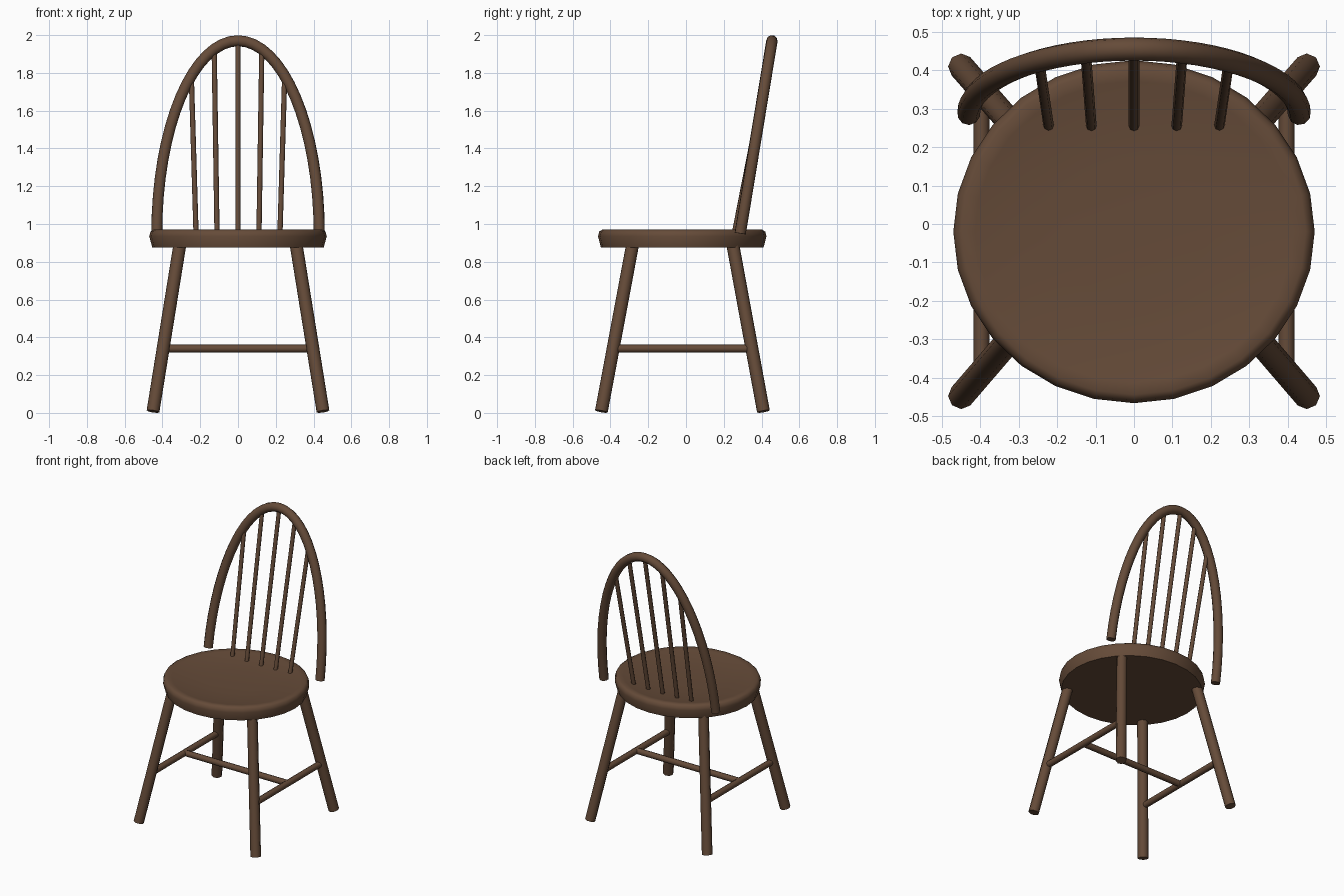
import bpy, bmesh
from math import sin, cos, pi, radians
from mathutils import Vector

if "Cube" in bpy.data.objects:
    bpy.data.objects.remove(bpy.data.objects["Cube"])

wood = bpy.data.materials.new("dark_wood")
wood.diffuse_color = (0.13, 0.07, 0.04, 1)
wood.use_nodes = True
wood.node_tree.nodes["Principled BSDF"].inputs["Base Color"].default_value = wood.diffuse_color


def finish(obj, angle=45):
    obj.data.materials.clear()
    obj.data.materials.append(wood)
    bpy.ops.object.select_all(action='DESELECT')
    obj.select_set(True)
    bpy.context.view_layer.objects.active = obj
    bpy.ops.object.shade_smooth_by_angle(angle=radians(angle))


def tube(name, points, radius, sides=8):
    """Round capped rod swept along a path lying in one tilted plane."""
    pts = [Vector(p) for p in points]
    n = len(pts)
    tangents = [(pts[min(i + 1, n - 1)] - pts[max(i - 1, 0)]).normalized() for i in range(n)]
    side = tangents[0].orthogonal()
    bm = bmesh.new()
    rings = []
    for p, t in zip(pts, tangents):
        side = (side - t * side.dot(t)).normalized()
        up = t.cross(side)
        rings.append([bm.verts.new(p + radius * (side * cos(2 * pi * k / sides) + up * sin(2 * pi * k / sides)))
                      for k in range(sides)])
    for a, b in zip(rings, rings[1:]):
        for k in range(sides):
            j = (k + 1) % sides
            bm.faces.new((a[k], a[j], b[j], b[k]))
    bm.faces.new(rings[0][::-1])
    bm.faces.new(rings[-1])
    bmesh.ops.recalc_face_normals(bm, faces=bm.faces)
    mesh = bpy.data.meshes.new(name)
    bm.to_mesh(mesh)
    bm.free()
    obj = bpy.data.objects.new(name, mesh)
    bpy.context.collection.objects.link(obj)
    finish(obj, 50)
    return obj


# Seat: dished oval disc built from a radial profile (scale, height)
SEG, CY = 28, -0.02
profile = [(0.965, 0.875), (1.0, 0.935), (0.985, 0.96), (0.95, 0.97),
           (0.88, 0.965), (0.7, 0.953), (0.4, 0.945)]
bm = bmesh.new()
rings = [[bm.verts.new((0.47 * s * cos(2 * pi * k / SEG), CY + 0.446 * s * sin(2 * pi * k / SEG), z))
          for k in range(SEG)] for s, z in profile]
for a, b in zip(rings, rings[1:]):
    for k in range(SEG):
        j = (k + 1) % SEG
        bm.faces.new((a[k], a[j], b[j], b[k]))
bm.faces.new(rings[0][::-1])
centre = bm.verts.new((0, CY, 0.943))
for k in range(SEG):
    bm.faces.new((rings[-1][k], rings[-1][(k + 1) % SEG], centre))
bmesh.ops.recalc_face_normals(bm, faces=bm.faces)
mesh = bpy.data.meshes.new("seat")
bm.to_mesh(mesh)
bm.free()
seat = bpy.data.objects.new("seat", mesh)
bpy.context.collection.objects.link(seat)
finish(seat)

# Splayed legs and side stretchers
for sx, label in ((-1, "left"), (1, "right")):
    tube(f"front_leg_{label}", [(sx * 0.45, -0.448, 0.008), (sx * 0.308, -0.283, 0.89)], 0.034)
    tube(f"back_leg_{label}", [(sx * 0.45, 0.41, 0.008), (sx * 0.308, 0.248, 0.89)], 0.034)
    tube(f"side_stretcher_{label}", [(sx * 0.397, -0.385, 0.34), (sx * 0.397, 0.347, 0.34)], 0.021)

# Cross stretcher
tube("cross_stretcher", [(-0.397, CY, 0.34), (0.397, CY, 0.34)], 0.021)


# Bent back hoop, leaning backward
def lean(z):
    return 0.287 + 0.168 * (z - 0.95) / 1.02


hoop = []
for i in range(33):
    t = pi * i / 32
    z = 0.95 + 1.02 * sin(t)
    hoop.append((0.43 * cos(t), lean(z), z))
tube("back_hoop", hoop, 0.03, 10)

# Fanned back spindles
for i, (x0, x1, z1) in enumerate([(-0.222, -0.247, 1.78), (-0.111, -0.126, 1.92), (0, 0, 1.96),
                                  (0.111, 0.126, 1.92), (0.222, 0.247, 1.78)]):
    tube(f"spindle_{i + 1}", [(x0, 0.255, 0.945), (x1, lean(z1), z1)], 0.0138)
